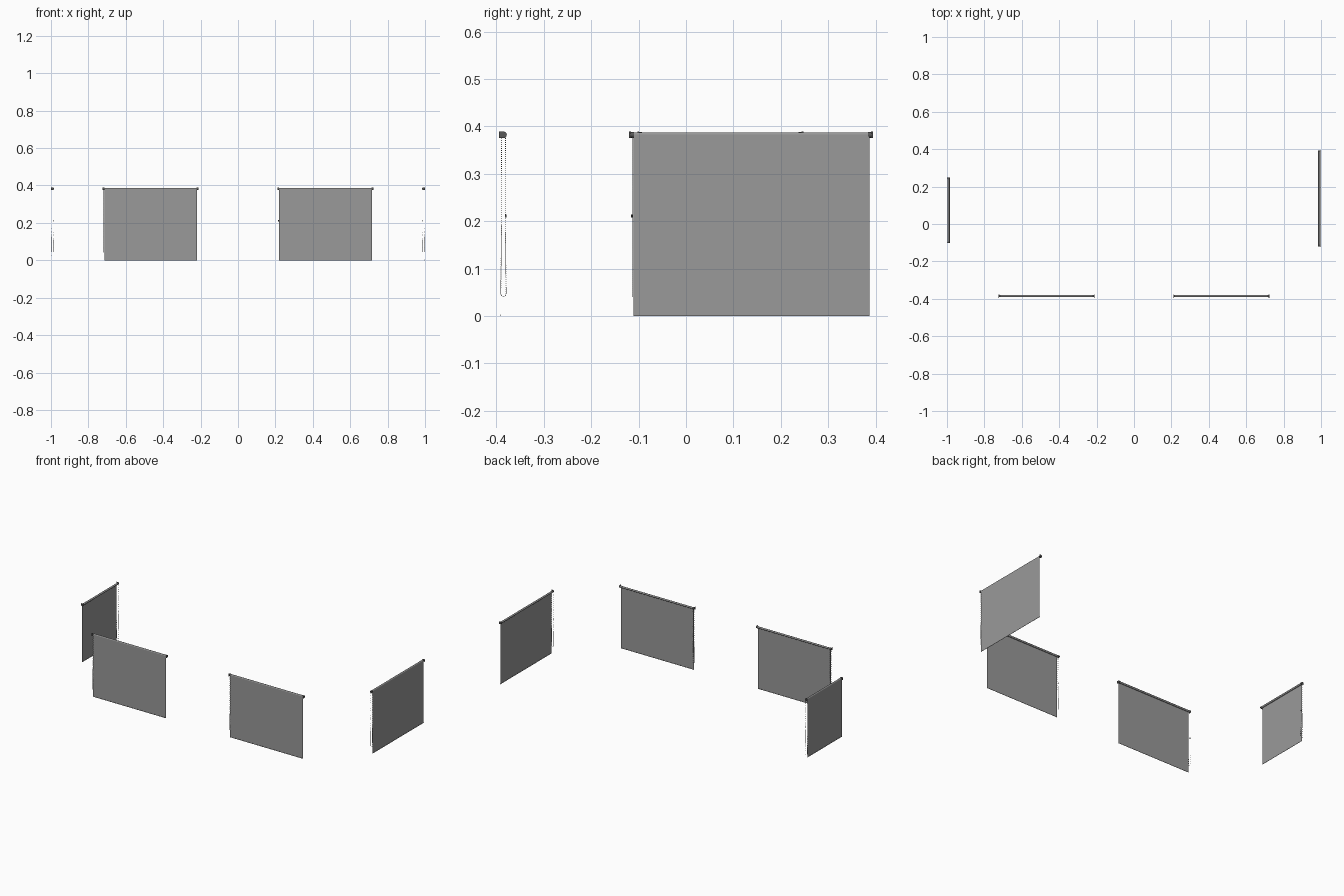
import bpy, bmesh
from math import pi, sin, cos
from mathutils import Matrix, Vector

if "Cube" in bpy.data.objects:
    bpy.data.objects.remove(bpy.data.objects["Cube"])

AXIS_Z = 0.382      # roller height
ROLL_R = 0.0055
CAP_R = 0.0070


def material(name, v):
    m = bpy.data.materials.new(name)
    m.diffuse_color = (v, v, v, 1)
    m.use_nodes = True
    m.node_tree.nodes["Principled BSDF"].inputs["Base Color"].default_value = m.diffuse_color
    return m


CLOTH = material("grey_cloth", 0.32)
DARK = material("dark_plastic", 0.10)
CHAIN = material("chain_grey", 0.32)


def finish(name, bm, place, mat, smooth=False):
    bmesh.ops.transform(bm, matrix=place, verts=bm.verts)
    me = bpy.data.meshes.new(name)
    bm.to_mesh(me)
    bm.free()
    me.materials.append(mat)
    ob = bpy.data.objects.new(name, me)
    bpy.context.collection.objects.link(ob)
    if smooth:
        bpy.context.view_layer.objects.active = ob
        ob.select_set(True)
        bpy.ops.object.shade_smooth_by_angle(angle=0.7)
        ob.select_set(False)
    return ob


def prism(bm, profile, x0, x1):
    """Extrude a closed (y, z) profile along x."""
    f = bm.faces.new([bm.verts.new((x0, y, z)) for y, z in profile])
    new = bmesh.ops.extrude_face_region(bm, geom=[f])["geom"]
    bmesh.ops.translate(bm, vec=(x1 - x0, 0, 0),
                        verts=[v for v in new if isinstance(v, bmesh.types.BMVert)])
    bmesh.ops.recalc_face_normals(bm, faces=bm.faces)


def circle(r, n=32):
    return [(r * cos(2 * pi * i / n), AXIS_Z + r * sin(2 * pi * i / n)) for i in range(n)]


def box(bm, centre, size):
    m = Matrix.Translation(centre) @ Matrix.Diagonal((*size, 1))
    bmesh.ops.create_cube(bm, size=1, matrix=m)


def chain_points(step=0.0042):
    """Evenly spaced points round the hanging loop, in (y, z)."""
    top, low, a, b = AXIS_Z, 0.047, 0.0042, 0.0056
    path = [(a * cos(t * pi / 12), top + a * sin(t * pi / 12)) for t in range(13)]
    path += [(-a, 0.2), (-b, low)]
    path += [(-b * cos(t * pi / 12), low - b * sin(t * pi / 12)) for t in range(1, 13)]
    path += [(a, 0.2), (a, top)]
    pts, carry = [], 0.0
    for p, q in zip(path, path[1:]):
        p, q = Vector(p), Vector(q)
        d = (q - p).length
        while carry <= d:
            pts.append(p.lerp(q, carry / d))
            carry += step
        carry -= d
    return path, pts


def blind(tag, centre, angle, total, bottom):
    place = Matrix.Translation((*centre, 0)) @ Matrix.Rotation(angle, 4, 'Z')
    h = total / 2
    l, r = -h + 0.0095, h - 0.0065      # fabric edges

    # Hanging fabric sheet
    bm = bmesh.new()
    bm.faces.new([bm.verts.new(p) for p in (
        (l, -ROLL_R, bottom), (r, -ROLL_R, bottom),
        (r, -ROLL_R, AXIS_Z), (l, -ROLL_R, AXIS_Z))])
    finish(tag + "_fabric", bm, place, CLOTH)

    # Rolled fabric on the tube
    bm = bmesh.new()
    prism(bm, circle(ROLL_R), l, r)
    finish(tag + "_roll", bm, place, CLOTH, True)

    # Bottom rail
    bm = bmesh.new()
    box(bm, ((l + r) / 2, -ROLL_R, bottom + 0.0015), (r - l, 0.0016, 0.003))
    finish(tag + "_bottom_rail", bm, place, CLOTH)

    # End brackets: square towards the wall, round towards the room
    bm = bmesh.new()
    arc = [(CAP_R * cos(t), AXIS_Z + CAP_R * sin(t))
           for t in (-pi / 2 + pi * i / 16 for i in range(17))]
    plate = arc + [(-0.0095, AXIS_Z + CAP_R), (-0.0095, AXIS_Z - CAP_R)]
    for s in (-1, 1):
        prism(bm, plate, s * h, s * (h - 0.0035))
        prism(bm, circle(0.0065), s * (h - 0.0035), s * (h - 0.010))
    finish(tag + "_brackets", bm, place, DARK, True)

    # Bead chain loop and its cord
    x = -h + 0.0065
    path, pts = chain_points()
    bm = bmesh.new()
    for y, z in pts:
        bmesh.ops.create_icosphere(bm, subdivisions=1, radius=0.0010,
                                   matrix=Matrix.Translation((x, y, z)))
    finish(tag + "_chain_beads", bm, place, CHAIN, True)
    cu = bpy.data.curves.new(tag + "_chain_cord", 'CURVE')
    cu.dimensions = '3D'
    cu.bevel_depth = 0.0004
    cu.bevel_resolution = 0
    cu.materials.append(CHAIN)
    sp = cu.splines.new('POLY')
    sp.points.add(len(path) - 1)
    for p, (y, z) in zip(sp.points, path):
        p.co = (x, y, z, 1)
    cord = bpy.data.objects.new(tag + "_chain_cord", cu)
    cord.matrix_world = place
    bpy.context.collection.objects.link(cord)

    # Chain connector
    bm = bmesh.new()
    bmesh.ops.create_cone(bm, cap_ends=True, segments=12, radius1=0.002, radius2=0.002,
                          depth=0.007, matrix=Matrix.Translation((x, 0.0048, 0.211)))
    finish(tag + "_chain_connector", bm, place, DARK, True)


# Two blinds along the front, one on each side
blind("front_left_blind", (-0.468, -0.385), 0, 0.513, 0.0)
blind("front_right_blind", (0.467, -0.385), 0, 0.513, 0.0)
blind("right_blind", (0.9905, 0.1370), pi / 2, 0.514, 0.0)
blind("left_blind", (-0.9905, 0.0725), -pi / 2, 0.350, 0.025)
